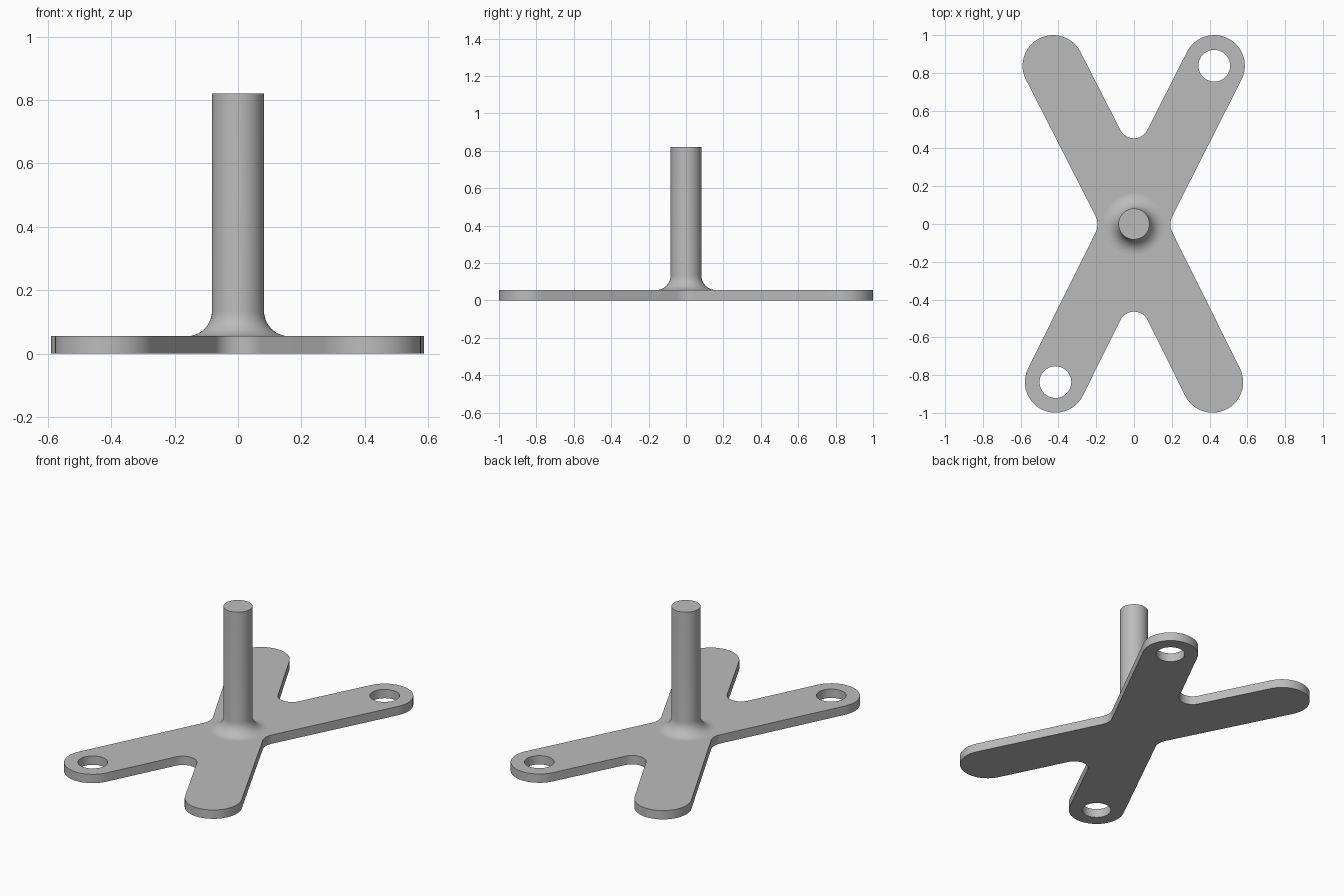
import bpy, bmesh
from math import pi, cos, sin, atan2
from mathutils import Vector

if "Cube" in bpy.data.objects:
    bpy.data.objects.remove(bpy.data.objects["Cube"])

THICK = 0.055
ARM_R = 0.162
POST_R = 0.082
POST_TOP = 0.82
FILLET = 0.08
HOLE_R = 0.084

grey = bpy.data.materials.new("plain grey")
grey.use_nodes = True
grey.diffuse_color = (0.5, 0.5, 0.5, 1)
grey.node_tree.nodes["Principled BSDF"].inputs["Base Color"].default_value = (0.5, 0.5, 0.5, 1)


def arc(centre, radius, start, end, steps):
    return [centre + radius * Vector((cos(a), sin(a)))
            for a in (start + (end - start) * i / steps for i in range(steps + 1))]


def finish(bm, name):
    bmesh.ops.recalc_face_normals(bm, faces=bm.faces)
    mesh = bpy.data.meshes.new(name)
    bm.to_mesh(mesh)
    bm.free()
    mesh.materials.append(grey)
    obj = bpy.data.objects.new(name, mesh)
    bpy.context.collection.objects.link(obj)
    bpy.ops.object.select_all(action='DESELECT')
    obj.select_set(True)
    bpy.context.view_layer.objects.active = obj
    bpy.ops.object.shade_smooth_by_angle(angle=pi / 6)


# Arm tips, counter-clockwise, and the fillet that follows each arm
tips = [Vector(t) for t in ((0.425, 0.838), (-0.428, 0.838), (-0.416, -0.837), (0.416, -0.837))]
gap_radii = [0.08, 0.1, 0.08, 0.1]

# Cross outline: a round end on each arm, then a concave fillet to the next
outline = []
for i, tip in enumerate(tips):
    here, after = tip.normalized(), tips[(i + 1) % 4].normalized()
    heading = atan2(here.y, here.x)
    outline += arc(tip, ARM_R, heading - pi / 2, heading + pi / 2, 24)
    r = gap_radii[i]
    middle = (here + after).normalized()
    half = here.angle(after) / 2
    centre = middle * ((ARM_R + r) / sin(half))
    start = heading - pi / 2
    outline += arc(centre, r, start, start - (pi - 2 * half), 12)

# Plate with two holes
bm = bmesh.new()
holes = [arc(tips[k], HOLE_R, 0, 2 * pi, 40)[:-1] for k in (0, 2)]
for loop in [outline] + holes:
    verts = [bm.verts.new((p.x, p.y, 0)) for p in loop]
    for a, b in zip(verts, verts[1:] + verts[:1]):
        bm.edges.new((a, b))
bmesh.ops.triangle_fill(bm, edges=bm.edges[:], use_beauty=True, normal=(0, 0, 1))
top = bmesh.ops.extrude_face_region(bm, geom=bm.faces[:], use_keep_orig=True)["geom"]
bmesh.ops.translate(bm, verts=[v for v in top if isinstance(v, bmesh.types.BMVert)], vec=(0, 0, THICK))
finish(bm, "cross_plate")

# Post with flared foot, turned around z
flare = arc(Vector((POST_R + FILLET, THICK + FILLET)), FILLET, 1.5 * pi, pi, 10)
profile = flare + [Vector((POST_R, POST_TOP)), Vector((0, POST_TOP))]
bm = bmesh.new()
verts = [bm.verts.new((p.x, 0, p.y)) for p in profile]
edges = [bm.edges.new(pair) for pair in zip(verts, verts[1:])]
bmesh.ops.spin(bm, geom=verts + edges, cent=(0, 0, 0), axis=(0, 0, 1), angle=2 * pi, steps=64)
bmesh.ops.remove_doubles(bm, verts=bm.verts, dist=0.0001)
finish(bm, "post")
